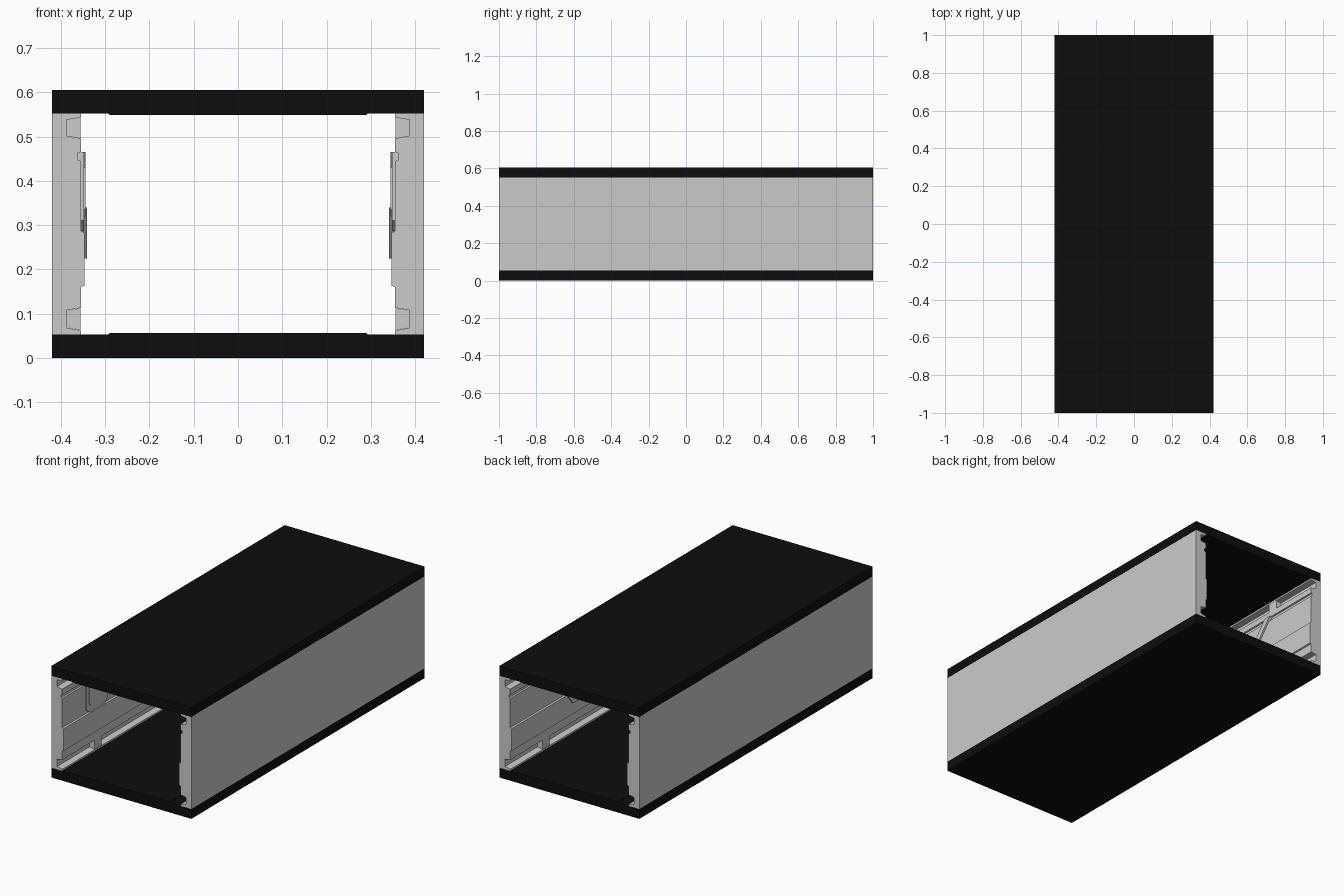
import bpy, bmesh

if "Cube" in bpy.data.objects:
    bpy.data.objects.remove(bpy.data.objects["Cube"])

black = bpy.data.materials.new("black_panel")
black.diffuse_color = (0.004, 0.004, 0.004, 1)
black.use_nodes = True
black.node_tree.nodes["Principled BSDF"].inputs["Base Color"].default_value = black.diffuse_color


def prism(name, pts, place, a, b, mat=None):
    """Extrude a 2D outline from a to b; place(u, v, t) maps to 3D."""
    bm = bmesh.new()
    face = bm.faces.new([bm.verts.new(place(u, v, a)) for u, v in pts])
    geo = bmesh.ops.extrude_face_region(bm, geom=[face])["geom"]
    for v in geo:
        if isinstance(v, bmesh.types.BMVert):
            i = min(range(len(pts)), key=lambda k: (v.co - place_vec(place, pts[k], a)).length)
            v.co = place(*pts[i], b)
    bmesh.ops.recalc_face_normals(bm, faces=bm.faces[:])
    me = bpy.data.meshes.new(name)
    bm.to_mesh(me)
    bm.free()
    ob = bpy.data.objects.new(name, me)
    bpy.context.collection.objects.link(ob)
    if mat:
        me.materials.append(mat)
    return ob


def place_vec(place, p, t):
    from mathutils import Vector
    return Vector(place(p[0], p[1], t))


# Floor and ceiling slabs, each with a slightly raised walkway
slab = [(-.42, 0), (.42, 0), (.42, .053), (.293, .053), (.29, .056),
        (-.29, .056), (-.293, .053), (-.42, .053)]
prism("floor", slab, lambda u, v, t: (u, t, v), -1, 1, black)
prism("ceiling", slab, lambda u, v, t: (u, t, .605 - v), -1, 1, black)

# Wall cross-section: flat outside, channels and steps inside
wall = [(.42, .053), (.42, .553), (.355, .553), (.355, .543), (.387, .538),
        (.387, .502), (.355, .496), (.355, .465), (.363, .463), (.363, .447),
        (.355, .445), (.355, .287), (.347, .283), (.347, .163), (.355, .160),
        (.355, .113), (.387, .108), (.387, .068), (.355, .062), (.355, .053)]

# Hanging panel with chamfered corners (y, z), and an inset face on it
panel = [(-.80, .465), (-.80, .31), (-.775, .287), (-.645, .287), (-.62, .31), (-.62, .465)]
inset = [(-.78, .43), (-.78, .335), (-.765, .32), (-.655, .32), (-.64, .335), (-.64, .43)]

# Open tapered frame (y, z): two slanted struts joined by a bottom bar
frame = [(.68, .465), (.48, .225), (.32, .225), (.12, .465), (.16, .465),
         (.335, .255), (.465, .255), (.64, .465)]
bar = [(.49, .237), (.48, .225), (.32, .225), (.31, .237), (.226, .34),
       (.26, .34), (.335, .255), (.465, .255), (.54, .34), (.574, .34)]

# Channel clamps (x, z)
clamp_low = [(.387, .068), (.387, .108), (.356, .112), (.356, .063)]
clamp_high = [(u, .606 - v) for u, v in clamp_low]

for side, s in (("right", 1), ("left", -1)):
    along = lambda u, v, t, s=s: (s * u, t, v)
    across = lambda u, v, t, s=s: (s * t, u, v)
    prism(side + "_wall", wall, along, -1, 1)
    prism(side + "_hanging_panel", panel, across, .363, .348)
    prism(side + "_panel_inset", inset, across, .35, .345)
    prism(side + "_tapered_frame", frame, across, .363, .345)
    prism(side + "_frame_bar", bar, across, .35, .341)
    for y in (-.69, .69):
        prism(side + "_lower_clamp", clamp_low, along, y - .03, y + .03)
        prism(side + "_upper_clamp", clamp_high, along, y - .03, y + .03)
